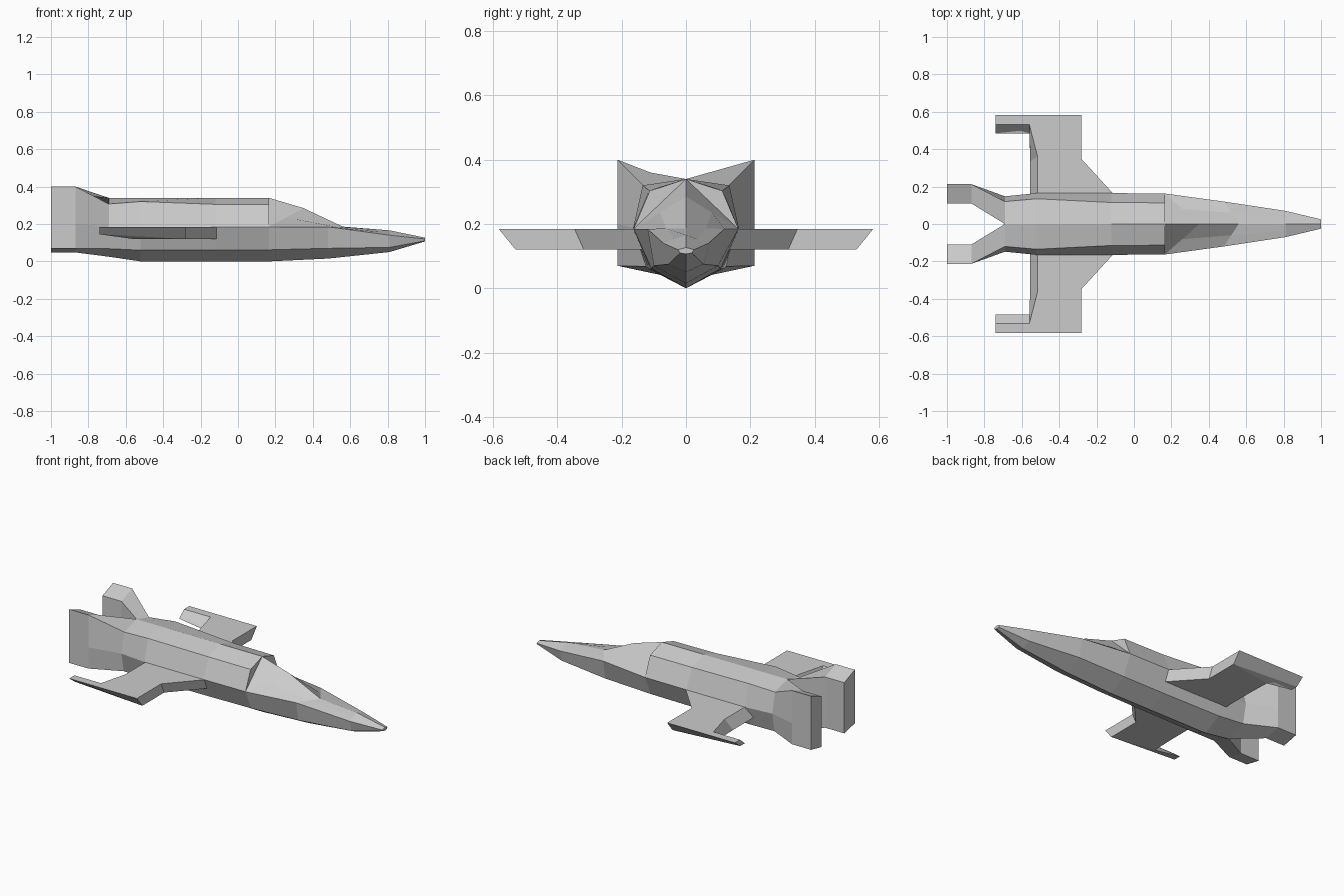
import bpy, bmesh

if "Cube" in bpy.data.objects:
    bpy.data.objects.remove(bpy.data.objects["Cube"])


def make_object(name, half_faces):
    """Build faces given for the +y half, plus their mirror image."""
    bm = bmesh.new()
    for side in (1, -1):
        for face in half_faces:
            bm.faces.new([bm.verts.new((x, y * side, z)) for x, y, z in face][::side])
    bmesh.ops.remove_doubles(bm, verts=bm.verts, dist=0.0008)
    bmesh.ops.recalc_face_normals(bm, faces=bm.faces)
    mesh = bpy.data.meshes.new(name)
    bm.to_mesh(mesh)
    bm.free()
    obj = bpy.data.objects.new(name, mesh)
    bpy.context.collection.objects.link(obj)
    return obj


def bridge(a, b, closed):
    n = len(a)
    return [[a[i], a[(i + 1) % n], b[(i + 1) % n], b[i]]
            for i in range(n if closed else n - 1)]


def section(x, x_top, z_top, shoulder, side, chine, keel):
    """Half cross-section: ridge, shoulder, side, chine, keel."""
    ridge = (x_top, 0, z_top)
    flank = (x, *side)
    if shoulder:
        mid = (x, *shoulder)
    else:
        mid = tuple((p + q) / 2 for p, q in zip(ridge, flank))
    return [ridge, mid, flank, (x, *chine), (x, 0, keel)]


# Fuselage: sections from tail to nose; no shoulder ahead of the canopy step
body = [
    section(-0.69, -0.69, 0.34, (0.12, 0.307), (0.148, 0.185), (0.125, 0.068), 0.025),
    section(-0.52, -0.52, 0.34, (0.135, 0.32), (0.165, 0.185), (0.115, 0.06), 0),
    section(-0.12, -0.12, 0.34, (0.115, 0.305), (0.165, 0.185), (0.11, 0.06), 0),
    section(0.165, 0.165, 0.34, (0.113, 0.303), (0.163, 0.185), (0.108, 0.062), 0),
    section(0.165, 0.165, 0.34, None, (0.163, 0.185), (0.108, 0.062), 0),
    section(0.165, 0.35, 0.285, None, (0.163, 0.185), (0.108, 0.062), 0),
    section(0.48, 0.56, 0.186, None, (0.12, 0.185), (0.1, 0.07), 0.015),
    section(0.81, 0.81, 0.166, None, (0.07, 0.14), (0.055, 0.075), 0.05),
    section(1.0, 1.0, 0.127, None, (0.025, 0.12), (0.018, 0.11), 0.107),
]
faces = [f for a, b in zip(body, body[1:]) for f in bridge(a, b, False)]
faces.append(body[-1])

# Twin tail pods: each half of the fuselage tail splits outward into a box
pods = [[(x, 0.11, 0.36), (x, 0.213, 0.40), (x, 0.213, 0.20),
         (x, 0.213, 0.07), (x, 0.11, 0.048)] for x in (-0.87, -1.0)]
faces += bridge(body[0], pods[0], True) + bridge(pods[0], pods[1], True)
faces.append(pods[1])
make_object("fuselage", faces)

# Wings: upper and lower outlines joined by sloping edges, with tip booms
upper = [(-0.10, 0.15), (-0.28, 0.347), (-0.28, 0.583), (-0.74, 0.583),
         (-0.74, 0.533), (-0.56, 0.533), (-0.515, 0.36), (-0.515, 0.08)]
lower = [(-0.10, 0.12), (-0.28, 0.318), (-0.28, 0.53), (-0.74, 0.53),
         (-0.74, 0.485), (-0.56, 0.485), (-0.555, 0.335), (-0.555, 0.08)]
top = [(x, y, 0.185) for x, y in upper]
bottom = [(x, y, 0.145 if x < -0.7 else 0.12) for x, y in lower]
wing_faces = bridge(top, bottom, True)
for ring in (top, bottom):
    wing_faces.append(ring[2:6])                                # boom
    wing_faces.append([ring[i] for i in (0, 1, 2, 5, 6, 7)])    # main panel
make_object("wings", wing_faces)
